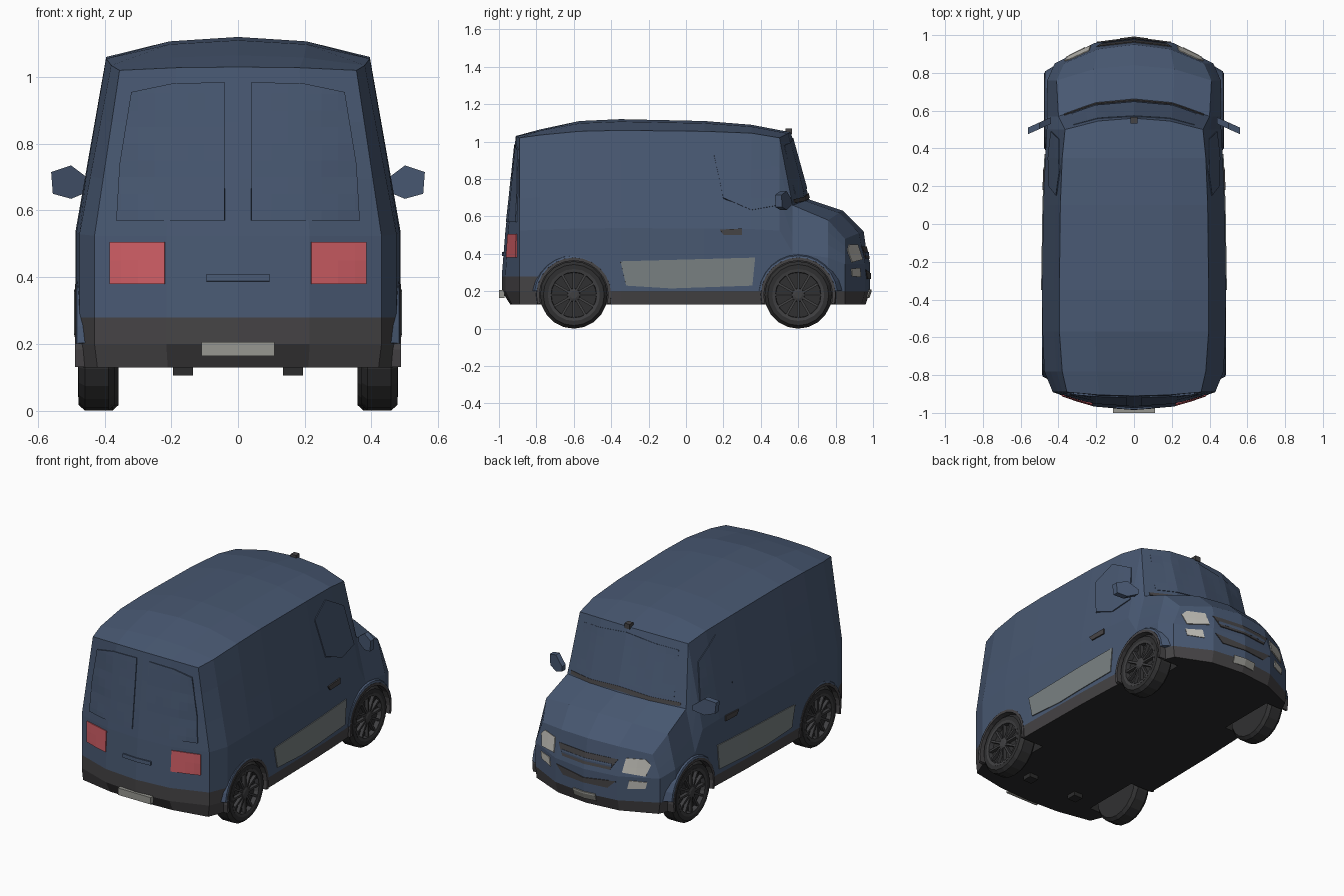
import bpy, bmesh, math
from mathutils import Vector, Matrix
from mathutils.bvhtree import BVHTree

if "Cube" in bpy.data.objects:
    bpy.data.objects.remove(bpy.data.objects["Cube"])

def material(name, r, g, b):
    m = bpy.data.materials.new(name)
    m.diffuse_color = (r, g, b, 1)
    m.use_nodes = True
    m.node_tree.nodes["Principled BSDF"].inputs["Base Color"].default_value = m.diffuse_color
    return m

BLUE = material("body blue", .065, .098, .168)
TRIM = material("dark trim", .06, .057, .06)
UNDER = material("underbody black", .025, .025, .026)
TYRE = material("tyre black", .03, .03, .031)
RIM = material("rim grey", .05, .05, .053)
RED = material("lamp red", .60, .107, .125)
LAMP = material("headlamp pale", .50, .49, .45)
PLATE = material("plate grey", .31, .31, .285)
PANEL = material("door panel grey", .19, .216, .223)

def make(name, bm, *mats, mirror=False):
    bmesh.ops.recalc_face_normals(bm, faces=bm.faces)
    return make_raw(name, bm, mats, mirror)

def make_raw(name, bm, mats, mirror=False, thick=0):
    me = bpy.data.meshes.new(name)
    bm.to_mesh(me)
    bm.free()
    for m in mats:
        me.materials.append(m)
    ob = bpy.data.objects.new(name, me)
    bpy.context.collection.objects.link(ob)
    if thick:
        s = ob.modifiers.new("Thickness", 'SOLIDIFY')
        s.thickness, s.offset = thick, -1
    if mirror:
        ob.modifiers.new("Mirror", 'MIRROR').use_clip = False
    return ob

def add_box(bm, centre, size, turn=Matrix()):
    m = turn @ Matrix.Translation(centre) @ Matrix.Diagonal((*size, 1))
    bmesh.ops.create_cube(bm, size=1, matrix=m)

def box(name, centre, size, mat, mirror=False):
    bm = bmesh.new()
    add_box(bm, centre, size)
    return make(name, bm, mat, mirror=mirror)

AXLES, AXLE_Z = (-.6, .6), .18

def sweep(name, prof, cy, a0, a1, steps, mat, closed=False):
    """Turn an (x, radius) profile about an axle."""
    bm = bmesh.new()
    c, s = math.cos(a0), math.sin(a0)
    vs = [bm.verts.new((x, cy + r * c, AXLE_Z + r * s)) for x, r in prof]
    for a, b in zip(vs, vs[1:] + (vs[:1] if closed else [])):
        bm.edges.new((a, b))
    bmesh.ops.spin(bm, geom=bm.verts[:] + bm.edges[:], cent=(0, cy, AXLE_Z),
                   axis=(1, 0, 0), angle=a1 - a0, steps=steps)
    bmesh.ops.remove_doubles(bm, verts=bm.verts, dist=.0002)
    bmesh.ops.holes_fill(bm, edges=bm.edges, sides=8)
    return make(name, bm, mat, mirror=True)

# ---- body shell: cross-sections along the length, bowed caps at both ends
# y, waist half-width, top edge half-width, top edge z, centre z, centre bow
STATIONS = [(-.89, .43, .355, 1.02, 1.03, -.02), (-.78, .475, .38, 1.035, 1.065, 0),
            (-.57, .484, .395, 1.055, 1.11, 0), (-.35, .487, .395, 1.06, 1.12, 0),
            (.1, .48, .39, 1.055, 1.11, 0), (.35, .47, .38, 1.045, 1.09, 0),
            (.5, .462, .365, 1.02, 1.05, .06), (.57, .46, .40, .66, .69, .09),
            (.76, .46, .41, .58, .63, .08), (.85, .42, .37, .48, .52, .10)]

def section(y, w, xt, ze, zc, bow):
    pts = [(0, y, .13), (w * .49, y, .13), (w * .98, y, .13), (w, y, .2), (w, y, .28)]
    for f in (.33, .56, .79, 1):
        pts.append((w + (xt - w) * (f - .33) / .67, y, .28 + (ze - .28) * f))
    pts.append((xt * .52, y + bow * .75, ze + (zc - ze) * .78))
    pts.append((0, y + bow, zc))
    return pts

bm = bmesh.new()
def quad(*p):
    vs = [bm.verts.new(q) for q in p]
    if len(set(map(tuple, p))) > 2:
        bm.faces.new(vs)

secs = [section(*s) for s in STATIONS]
for a, b in zip(secs, secs[1:]):
    for i in range(len(a) - 1):
        quad(a[i], b[i], b[i + 1], a[i + 1])
for s, low, mid, top in ((secs[0], -.05, -.095, -.02), (secs[-1], .11, .135, .10)):
    rows = [[s[2], (s[1][0], s[1][1] , .13), s[0]]]
    rows[0] = [s[2], s[1], s[0]]
    z_top = s[8][2]
    for p in s[3:8]:
        f = max(0, (p[2] - .35) / (z_top - .35))
        b = mid + (top - mid) * f
        rows.append([p, (p[0] * .5, p[1] + b * .8, p[2]), (0, p[1] + b, p[2])])
    rows.append([s[8], s[9], s[10]])
    # bumper underside, rounded in from the bottom row
    lip = [s[2], (s[1][0], s[1][1] + low * .8, .13), (0, s[0][1] + low, .13)]
    quad(s[2], lip[1], s[1])
    quad(s[1], lip[1], lip[2], s[0])
    rows[0] = lip
    for r, q in zip(rows, rows[1:]):
        for i in (0, 1):
            quad(r[i], r[i + 1], q[i + 1], q[i])
half = bm.faces[:] + bm.edges[:] + bm.verts[:]
dup = bmesh.ops.duplicate(bm, geom=half)["geom"]
bmesh.ops.scale(bm, vec=(-1, 1, 1), verts=[g for g in dup if isinstance(g, bmesh.types.BMVert)])
bmesh.ops.remove_doubles(bm, verts=bm.verts, dist=.0005)
body = make("body_shell", bm, BLUE, TRIM, UNDER)

# ---- wheel wells cut through the sides
bm = bmesh.new()
for cy in AXLES:
    for sx in (-1, 1):
        bmesh.ops.create_cone(bm, cap_ends=True, segments=24, radius1=.19, radius2=.19, depth=.3,
                              matrix=Matrix.Translation((sx * .48, cy, AXLE_Z)) @ Matrix.Rotation(math.pi / 2, 4, 'Y'))
cutter = make("wheel_well_cutter", bm)
cutter.hide_render = True
mod = body.modifiers.new("Wells", 'BOOLEAN')
mod.operation, mod.solver, mod.object = 'DIFFERENCE', 'EXACT', cutter
bpy.context.view_layer.objects.active = body
bpy.ops.object.modifier_apply(modifier="Wells")
bpy.data.objects.remove(cutter)

# colour by height and place
me = body.data
for p in me.polygons:
    c = p.center
    vs = [me.vertices[i].co for i in p.vertices]
    well = any(all(math.hypot(v.y - cy, v.z - AXLE_Z) < .1915 for v in vs) for cy in AXLES)
    if well or (p.normal.z < -.9 and c.z < .15):
        p.material_index = 2
    elif c.z < .2 or (c.y < -.775 and c.z < .28):
        p.material_index = 1
    else:
        p.material_index = 0
tree = BVHTree.FromPolygons([v.co for v in me.vertices], [p.vertices[:] for p in me.polygons])

# ---- thin plates laid on the shell
def plate(name, pts, side, mat, mirror=True, lift=.005):
    """Drape a 2D outline on the shell: (x, z) for rear/nose, (y, z) for side."""
    d = {"rear": Vector((0, 1, 0)), "nose": Vector((0, -1, 0)), "side": Vector((-1, 0, 0))}[side]
    ax = 1 if side == "side" else 0
    bm = bmesh.new()
    bm.faces.new([bm.verts.new((0, a, z) if ax else (a, 0, z)) for a, z in pts])
    for axis in (ax, 2):
        for k in range(-10, 24):
            co, no = Vector(), Vector()
            co[axis], no[axis] = k * .05, 1
            bmesh.ops.bisect_plane(bm, geom=bm.verts[:] + bm.edges[:] + bm.faces[:], plane_co=co, plane_no=no)
    for v in bm.verts:
        hit, n, _, _ = tree.ray_cast(v.co - d * 2, d)
        if hit is None:
            hit = tree.find_nearest(v.co - d)[0]
        v.co = hit - d * lift
    bm.normal_update()
    if sum((f.normal.dot(d) for f in bm.faces)) > 0:
        bmesh.ops.reverse_faces(bm, faces=bm.faces)
    return make_raw(name, bm, (mat,), mirror, .009)

def rect(x0, x1, z0, z1):
    return [(x0, z0), (x1, z0), (x1, z1), (x0, z1)]

plate("rear_window", [(.04, .57), (.365, .57), (.355, .74), (.32, .955), (.2, .98), (.04, .985)], "rear", BLUE)
plate("tail_lamp", rect(.22, .385, .38, .505), "rear", RED)
plate("rear_handle", rect(-.095, .095, .388, .41), "rear", BLUE, False, .008)
plate("side_window", [(.15, .93), (.28, 1.0), (.45, .9), (.49, .66), (.35, .635), (.2, .7)], "side", BLUE)
plate("side_panel", [(-.35, .36), (.37, .38), (.355, .23), (-.08, .215), (-.32, .23)], "side", PANEL)
plate("door_handle", [(.18, .53), (.2, .502), (.3, .502), (.3, .535)], "side", TRIM, True, .008)
plate("windscreen", [(-.33, .72), (0, .75), (.33, .72), (.32, .98), (0, 1.02), (-.32, .98)], "nose", BLUE, False)
plate("wiper_cowl", [(-.37, .672), (0, .7), (.37, .672), (.37, .692), (0, .725), (-.37, .692)], "nose", TRIM, False)
plate("headlamp", [(.23, .37), (.35, .355), (.37, .42), (.34, .45), (.24, .45)], "nose", LAMP)
plate("fog_lamp", [(.26, .275), (.35, .28), (.36, .32), (.27, .325)], "nose", LAMP)
plate("upper_grille", [(-.16, .375), (.16, .375), (.2, .44), (-.2, .44)], "nose", TRIM, False)
plate("grille_bar", rect(-.17, .17, .4, .41), "nose", BLUE, False, .008)
plate("lower_grille", [(-.15, .265), (.15, .265), (.2, .315), (0, .295), (-.2, .315)], "nose", TRIM, False)
plate("front_plate", rect(-.075, .075, .165, .21), "nose", PLATE, False, .008)

# ---- rear plate, roof camera, underside brackets
box("rear_plate", (0, -.985, .185), (.22, .03, .042), PLATE)
box("roof_camera", (0, .55, 1.055), (.035, .035, .03), TRIM)
box("under_bracket", (.165, -.72, .12), (.06, .06, .03), UNDER, True)

# ---- door mirrors
bm = bmesh.new()
outline = [(.44, .69), (.50, .735), (.56, .715), (.555, .65), (.50, .635), (.44, .66)]
f = bm.faces.new([bm.verts.new((x, .53 - (x - .44) * .45, z)) for x, z in outline])
top = bmesh.ops.extrude_face_region(bm, geom=[f])["geom"]
bmesh.ops.translate(bm, vec=(0, .035, 0), verts=[g for g in top if isinstance(g, bmesh.types.BMVert)])
make("door_mirror", bm, BLUE, mirror=True)

# ---- wheels and arches
for label, cy, xo in (("rear", -.6, .478), ("front", .6, .466)):
    full = 2 * math.pi
    sweep(label + "_tyre", [(xo - .02, .13), (xo, .137), (xo, .163), (xo - .02, .18), (xo - .09, .18),
                            (xo - .108, .163), (xo - .108, 0)], cy, 0, full, 20, TYRE)
    sweep(label + "_wheel_dish", [(xo - .03, 0), (xo - .03, .132)], cy, 0, full, 20, TYRE)
    sweep(label + "_rim", [(xo - .03, .12), (xo - .002, .122), (xo + .001, .139), (xo - .03, .139)],
          cy, 0, full, 20, RIM, True)
    sweep(label + "_hub", [(xo - .03, .036), (xo - .005, .034), (xo, .02), (xo, 0)], cy, 0, full, 10, RIM)
    bm = bmesh.new()
    for k in range(12):
        turn = Matrix.Translation((0, cy, AXLE_Z)) @ Matrix.Rotation(k * full / 12, 4, 'X')
        add_box(bm, (xo - .016, .075, 0), (.02, .1, .013), turn)
    make(label + "_spokes", bm, RIM, mirror=True)
    a, b = math.radians(-14), math.radians(194)
    sweep(label + "_arch", [(.42, .184), (xo + .01, .184), (xo + .01, .2), (.42, .205)], cy, a, b, 14, TRIM, True)
    a, b = math.radians(6), math.radians(174)
    sweep(label + "_arch_lip", [(.42, .2), (xo + .008, .2), (xo + .004, .21), (.42, .24)], cy, a, b, 12, BLUE, True)
